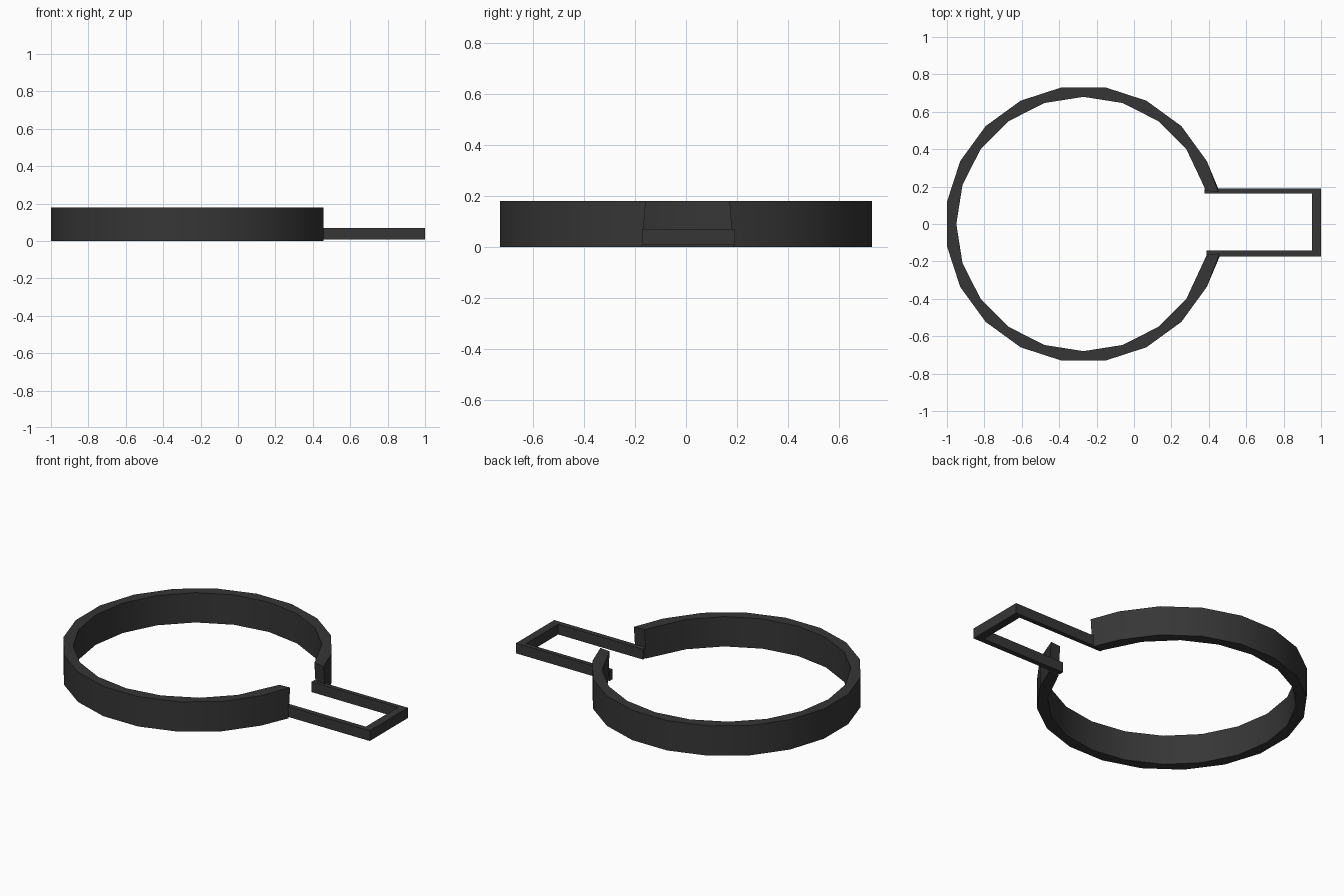
import bpy, bmesh, math

if "Cube" in bpy.data.objects:
    bpy.data.objects.remove(bpy.data.objects["Cube"])

mat = bpy.data.materials.new("dark grey")
mat.diffuse_color = (0.037, 0.037, 0.037, 1)
mat.use_nodes = True
mat.node_tree.nodes["Principled BSDF"].inputs["Base Color"].default_value = mat.diffuse_color


def finish(bm, name):
    bmesh.ops.recalc_face_normals(bm, faces=bm.faces[:])
    me = bpy.data.meshes.new(name)
    bm.to_mesh(me)
    bm.free()
    me.materials.append(mat)
    ob = bpy.data.objects.new(name, me)
    bpy.context.collection.objects.link(ob)
    return ob


# Open ring: 20-sided outer and inner walls, staggered by half a step
CX, R_OUT, R_IN = -0.27, 0.74, 0.68
ENDS = {1: (0.452, 0.17), 2: (0.385, 0.178), 38: (0.39, -0.163), 39: (0.458, -0.158)}
bm = bmesh.new()
low, high = [], []
for k in range(1, 40):
    r, a = (R_OUT if k % 2 else R_IN), math.radians(9 * k)
    x, y = ENDS.get(k, (CX + r * math.cos(a), r * math.sin(a)))
    flare = math.copysign(0.015, y) if k in ENDS else 0   # ends lean outward at the base
    low.append(bm.verts.new((x, y + flare, 0)))
    high.append(bm.verts.new((x, y, 0.18)))
n = len(low)
for i in range(n - 2):
    bm.faces.new((high[i], high[i + 1], high[i + 2]))
    bm.faces.new((low[i], low[i + 2], low[i + 1]))
    bm.faces.new((low[i], low[i + 2], high[i + 2], high[i]))
for i in (0, n - 2):
    bm.faces.new((low[i], low[i + 1], high[i + 1], high[i]))
ring = finish(bm, "open_ring")
bpy.context.view_layer.objects.active = ring
ring.select_set(True)
bpy.ops.object.shade_smooth_by_angle(angle=math.radians(30))

# Handle: flat U-shaped frame, open towards the ring
outline = [(0.377, 0.19), (1, 0.19), (1, -0.173), (0.387, -0.173),
           (0.387, -0.142), (0.952, -0.142), (0.952, 0.163), (0.377, 0.163)]
bm = bmesh.new()
lo = [bm.verts.new((x, y, 0.008)) for x, y in outline]
hi = [bm.verts.new((x, y, 0.07)) for x, y in outline]
for i in range(8):
    j = (i + 1) % 8
    bm.faces.new((lo[i], lo[j], hi[j], hi[i]))
for a, b, c, d in ((0, 1, 6, 7), (1, 2, 5, 6), (2, 3, 4, 5)):
    bm.faces.new((hi[a], hi[b], hi[c], hi[d]))
    bm.faces.new((lo[d], lo[c], lo[b], lo[a]))
finish(bm, "handle_frame")
